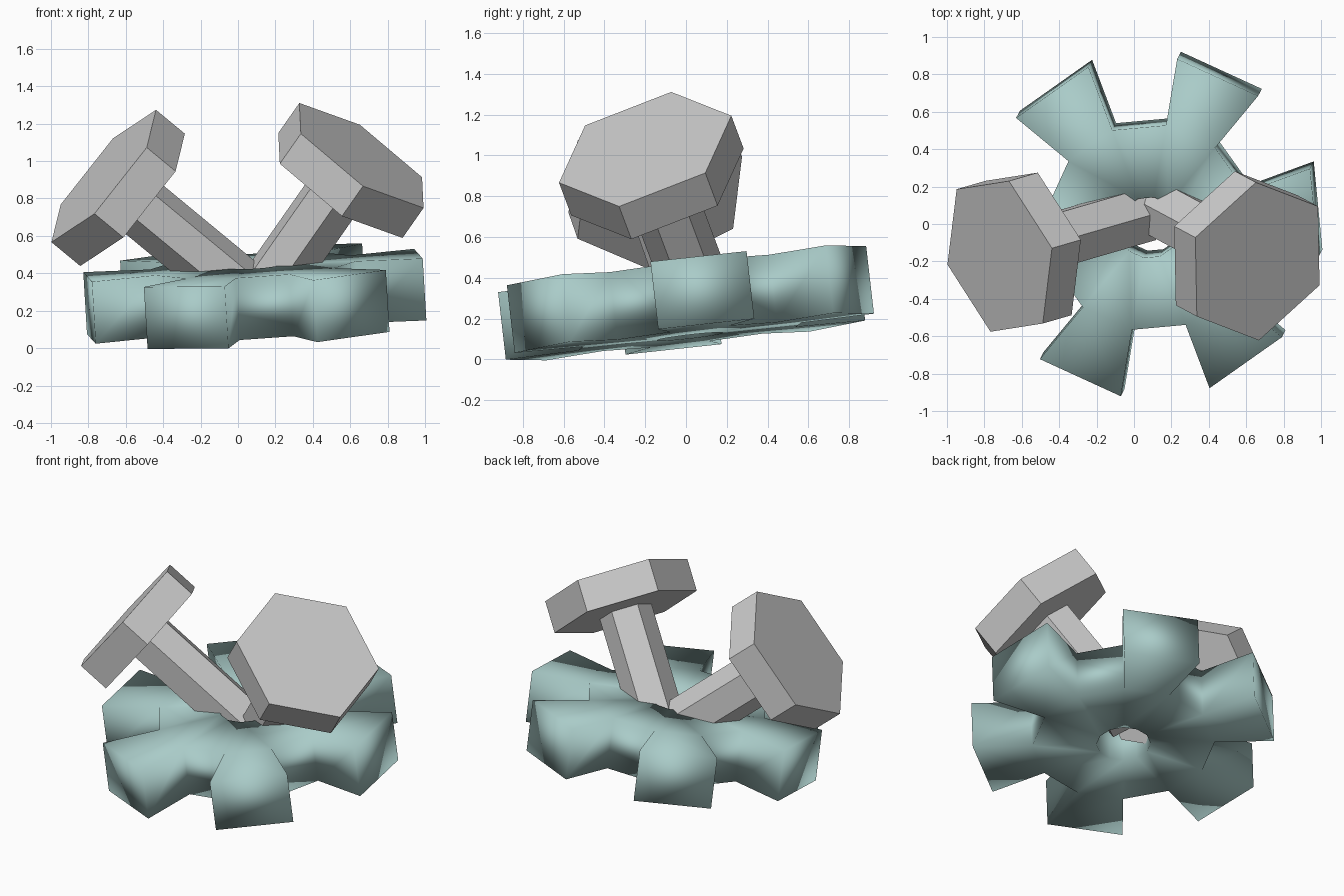
import bpy, bmesh, math
from mathutils import Vector, Matrix

if "Cube" in bpy.data.objects:
    bpy.data.objects.remove(bpy.data.objects["Cube"])


def finish(name, bm, matrix, colour=None):
    bmesh.ops.recalc_face_normals(bm, faces=bm.faces[:])
    for f in bm.faces:
        f.smooth = True
    me = bpy.data.meshes.new(name)
    bm.to_mesh(me)
    bm.free()
    ob = bpy.data.objects.new(name, me)
    bpy.context.collection.objects.link(ob)
    ob.matrix_world = matrix
    if colour:
        mat = bpy.data.materials.new(name + "_paint")
        mat.diffuse_color = colour
        mat.use_nodes = True
        mat.node_tree.nodes["Principled BSDF"].inputs["Base Color"].default_value = mat.diffuse_color
        me.materials.append(mat)
    return ob


# Gear: pierced twelve-sided hub with six flared teeth
def gear(centre, normal, spin):
    bm = bmesh.new()
    half, hole_r, hub_r, tip_r, tip_w = 0.167, 0.165, 0.558, 0.89, 0.238

    def pair(x, y):
        return [bm.verts.new((x, y, z)) for z in (-half, half)]

    def ring(r):
        return [pair(r * math.cos(a), r * math.sin(a))
                for a in (math.radians(30 * i - 15) for i in range(12))]

    def slab(a, b, c, d):
        for k in (0, 1):
            bm.faces.new((a[k], b[k], c[k], d[k]))

    def wall(a, b):
        bm.faces.new((a[0], b[0], b[1], a[1]))

    hole, hub = ring(hole_r), ring(hub_r)
    for i in range(12):
        j = (i + 1) % 12
        slab(hole[i], hub[i], hub[j], hole[j])
        wall(hole[i], hole[j])
        if i % 2:
            wall(hub[i], hub[j])
            continue
        rot = Matrix.Rotation(math.radians(30 * i), 2)
        t1 = pair(*(rot @ Vector((tip_r, -tip_w))))
        t2 = pair(*(rot @ Vector((tip_r, tip_w))))
        slab(hub[i], t1, t2, hub[j])
        for a, b in ((hub[i], t1), (t1, t2), (t2, hub[j])):
            wall(a, b)
    tilt = Vector((0, 0, 1)).rotation_difference(Vector(normal)).to_matrix().to_4x4()
    finish("gear", bm, Matrix.Translation(centre) @ tilt @ Matrix.Rotation(math.radians(spin), 4, 'Z'),
           (0.40, 0.60, 0.58, 1))


# Bolt: hexagonal head on a hexagonal shaft, placed by its head-top centre
def bolt(name, top, axis, corner):
    z = Vector(axis).normalized()
    x = Vector(corner)
    x = (x - z * x.dot(z)).normalized()
    y = z.cross(x)
    m = Matrix((x, y, z)).transposed().to_4x4()
    m.translation = top
    for part, r, z0, z1 in (("head", 0.453, -0.205, 0), ("shaft", 0.165, -1.0, -0.2)):
        bm = bmesh.new()
        bmesh.ops.create_cone(bm, cap_ends=True, segments=6, radius1=r, radius2=r, depth=z1 - z0,
                              matrix=Matrix.Translation((0, 0, (z0 + z1) / 2)) @ Matrix.Rotation(math.pi / 6 * 3, 4, 'Z'))
        ob = finish(f"{name}_{part}", bm, m)
        for p in ob.data.polygons:
            p.use_smooth = False


gear((0.09, 0, 0.277), (-0.06, -0.115, 1), 5.4)
bolt("left_bolt", (-0.718, -0.173, 0.92), (-0.752, -0.218, 0.621), (0.278, 0.043, 0.36))
bolt("right_bolt", (0.66, -0.2, 1.03), (0.549, -0.294, 0.784), (-0.01, 0.42, 0.16))
